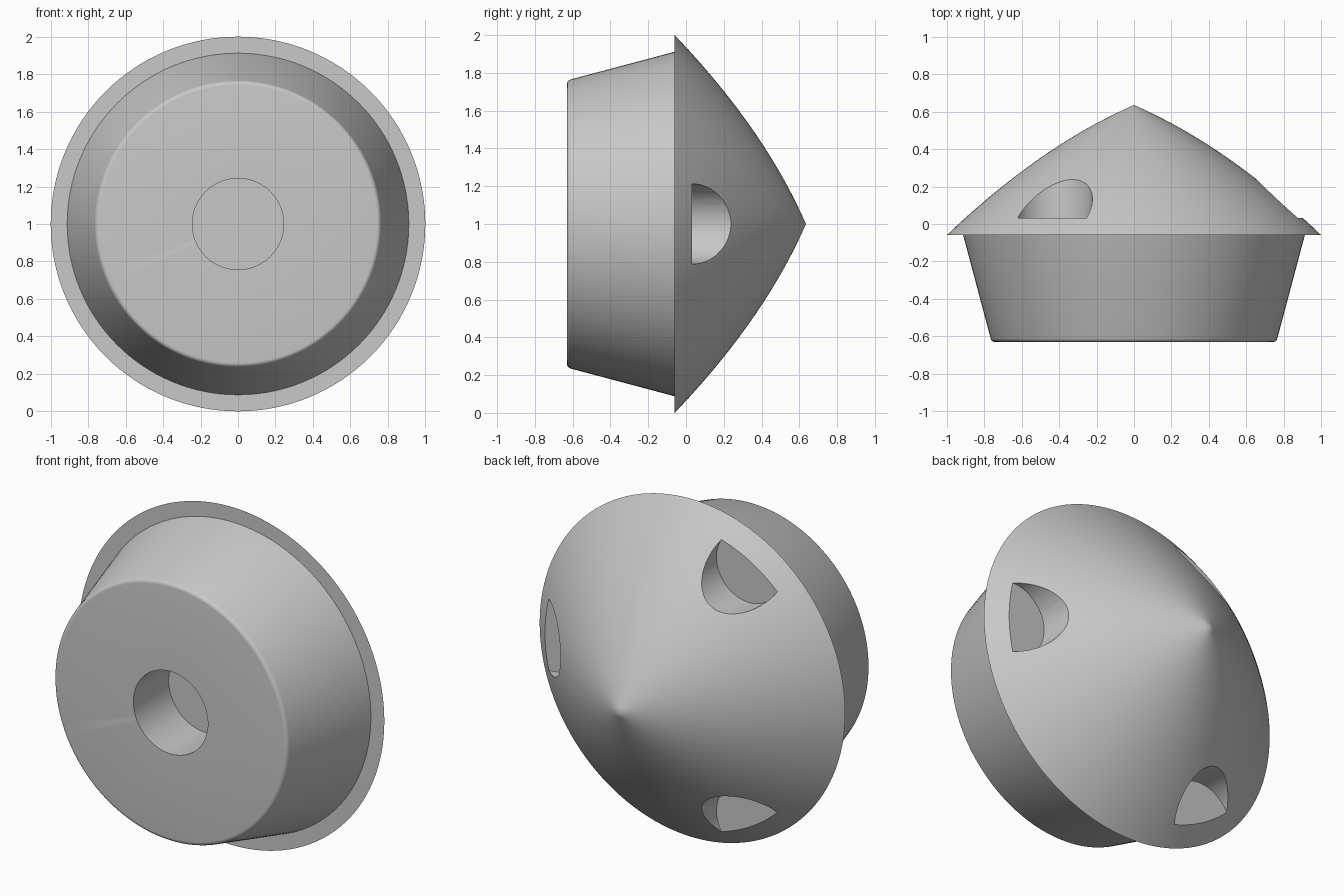
import bpy, bmesh
from math import cos, sin, pi, radians
from mathutils import Matrix, Vector

cube = bpy.data.objects.get("Cube")
if cube:
    bpy.data.objects.remove(cube, do_unlink=True)

CENTRE = Vector((0, 0, 1))

grey = bpy.data.materials.new("plain grey")
grey.use_nodes = True
colour = (0.58, 0.58, 0.58, 1)
grey.diffuse_color = colour
grey.node_tree.nodes["Principled BSDF"].inputs["Base Color"].default_value = colour


def add_object(name, bm):
    mesh = bpy.data.meshes.new(name)
    bm.to_mesh(mesh)
    bm.free()
    mesh.materials.append(grey)
    ob = bpy.data.objects.new(name, mesh)
    bpy.context.collection.objects.link(ob)
    return ob


def revolve(name, profile, steps):
    """Spin a (radius, y) profile around the y axis."""
    bm = bmesh.new()
    verts = [bm.verts.new(CENTRE + Vector((r, y, 0))) for r, y in profile]
    edges = [bm.edges.new(pair) for pair in zip(verts, verts[1:])]
    bmesh.ops.spin(bm, geom=verts + edges, cent=CENTRE, axis=(0, 1, 0),
                   angle=2 * pi, steps=steps)
    bmesh.ops.remove_doubles(bm, verts=bm.verts, dist=1e-4)
    bmesh.ops.recalc_face_normals(bm, faces=bm.faces)
    return add_object(name, bm)


def cut_cylinder(target, x, z, radius, y0, y1):
    """Cut a round hole along y from y0 to y1."""
    bm = bmesh.new()
    bmesh.ops.create_cone(
        bm, cap_ends=True, segments=64, radius1=radius, radius2=radius,
        depth=y1 - y0,
        matrix=Matrix.Translation((x, (y0 + y1) / 2, z)) @ Matrix.Rotation(pi / 2, 4, 'X'))
    cutter = add_object("hole_cutter", bm)
    cutter.hide_render = True
    mod = target.modifiers.new("hole", 'BOOLEAN')
    mod.operation = 'DIFFERENCE'
    mod.solver = 'EXACT'
    mod.object = cutter
    bpy.context.view_layer.objects.active = target
    bpy.ops.object.modifier_apply(modifier=mod.name)
    bpy.data.objects.remove(cutter, do_unlink=True)


# Tapered plug with a rounded front edge, overhanging rim and curved cone
front, rim, fillet = -0.63, -0.06, 0.025
profile = [(0, front)]
for i in range(6):
    a = radians(-90 + 75 * i / 5)
    profile.append((0.741 + fillet * cos(a), front + fillet + fillet * sin(a)))
profile.append((0.912, rim))
for i in range(33):
    r = 1 - i / 32
    profile.append((r, 0.635 - 0.435 * r - 0.26 * r * r))
body = revolve("cone_plug", profile, 128)

# Blind hole in the front face
cut_cylinder(body, 0, 1, 0.244, -0.8, -0.30)

# Three flat-bottomed pockets around the cone
for k in range(3):
    a = 2 * pi * k / 3
    cut_cylinder(body, 0.868 * cos(a), 1 + 0.868 * sin(a), 0.212, 0.032, 0.9)

bpy.ops.object.select_all(action='DESELECT')
body.select_set(True)
bpy.context.view_layer.objects.active = body
bpy.ops.object.shade_smooth_by_angle(angle=radians(30))
